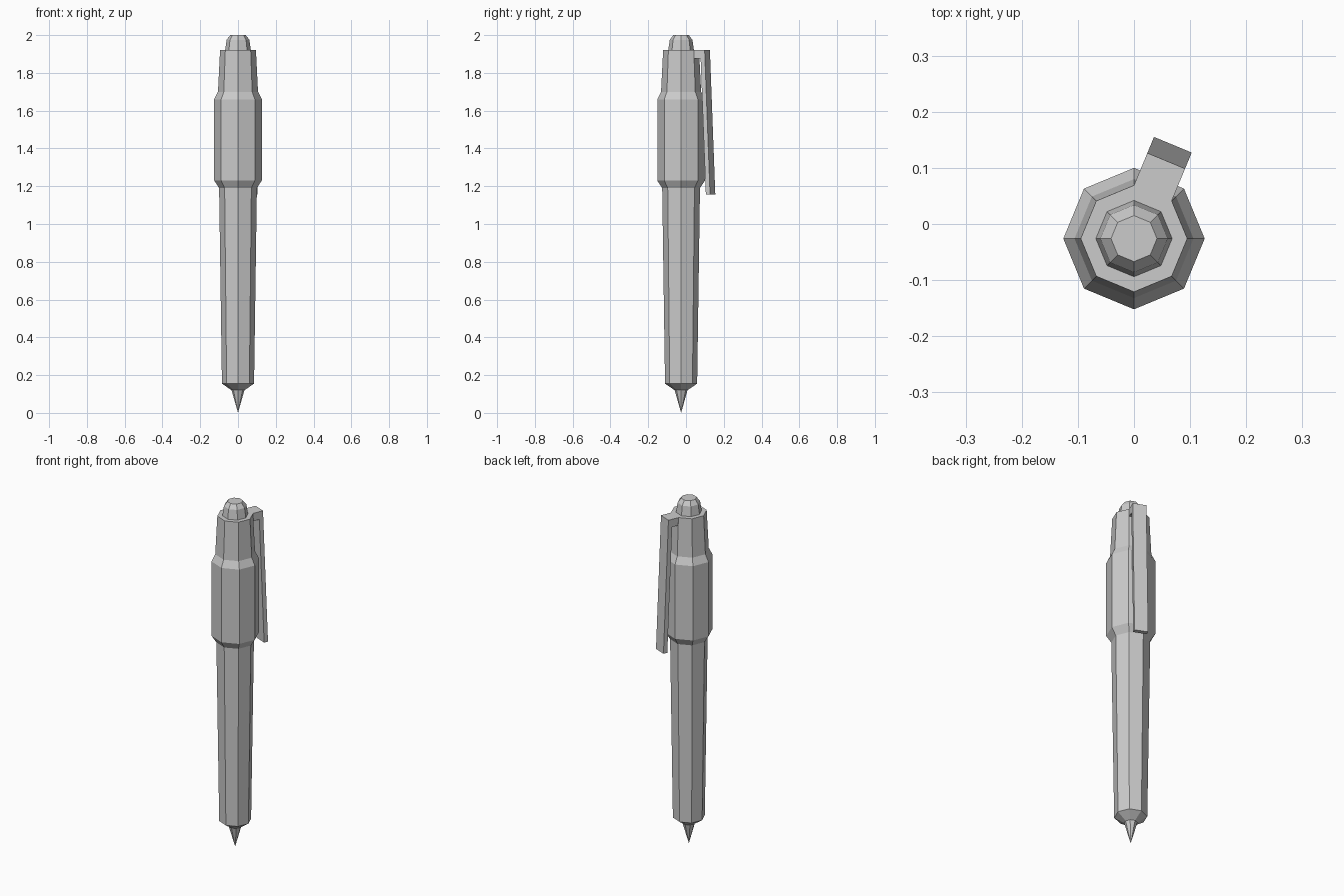
import bpy, bmesh
from math import cos, sin, pi

SIDES = 8
CENTRE_Y = -0.026
CLIP_ANGLE = 3 * pi / 8

cube = bpy.data.objects.get("Cube")
if cube:
    bpy.data.objects.remove(cube)

grey = bpy.data.materials.new("light_grey")
grey.use_nodes = True
colour = (0.6, 0.6, 0.6, 1)
grey.diffuse_color = colour
grey.node_tree.nodes["Principled BSDF"].inputs["Base Color"].default_value = colour


def finish(name, bm):
    bmesh.ops.recalc_face_normals(bm, faces=bm.faces)
    mesh = bpy.data.meshes.new(name)
    bm.to_mesh(mesh)
    bm.free()
    mesh.materials.append(grey)
    obj = bpy.data.objects.new(name, mesh)
    obj.location.y = CENTRE_Y
    bpy.context.collection.objects.link(obj)
    return obj


def turned(name, profile):
    """Closed eight-sided solid from (radius, height) pairs; radius 0 is a point."""
    bm = bmesh.new()
    rings = []
    for r, z in profile:
        count = SIDES if r else 1
        rings.append([bm.verts.new((r * cos(2 * pi * i / SIDES),
                                    r * sin(2 * pi * i / SIDES), z))
                      for i in range(count)])
    for low, high in zip(rings, rings[1:]):
        for i in range(SIDES):
            j = (i + 1) % SIDES
            if len(low) == 1:
                bm.faces.new((low[0], high[j], high[i]))
            else:
                bm.faces.new((low[i], low[j], high[j], high[i]))
    for ring in (rings[0], rings[-1]):
        if len(ring) > 1:
            bm.faces.new(ring)
    return finish(name, bm)


# Writing point, tapered barrel with grip, push button
turned("writing_tip", [(0, 0), (0.034, 0.12)])
turned("barrel", [(0.034, 0.12), (0.085, 0.155), (0.1, 1.19), (0.126, 1.23),
                  (0.126, 1.66), (0.106, 1.7), (0.095, 1.92)])
turned("push_button", [(0.068, 1.92), (0.06, 1.975), (0.041, 2)])

# Pocket clip: an L-shaped side profile (distance out, height), extruded sideways
clip_profile = [(0.087, 1.92), (0.15, 1.92), (0.181, 1.155),
                (0.157, 1.155), (0.127, 1.875), (0.087, 1.875)]
bm = bmesh.new()
face = bm.faces.new([bm.verts.new((r, -0.0364, z)) for r, z in clip_profile])
side = bmesh.ops.extrude_face_region(bm, geom=[face])["geom"]
bmesh.ops.translate(bm, vec=(0, 0.0728, 0),
                    verts=[v for v in side if isinstance(v, bmesh.types.BMVert)])
clip = finish("pocket_clip", bm)
clip.rotation_euler.z = CLIP_ANGLE
